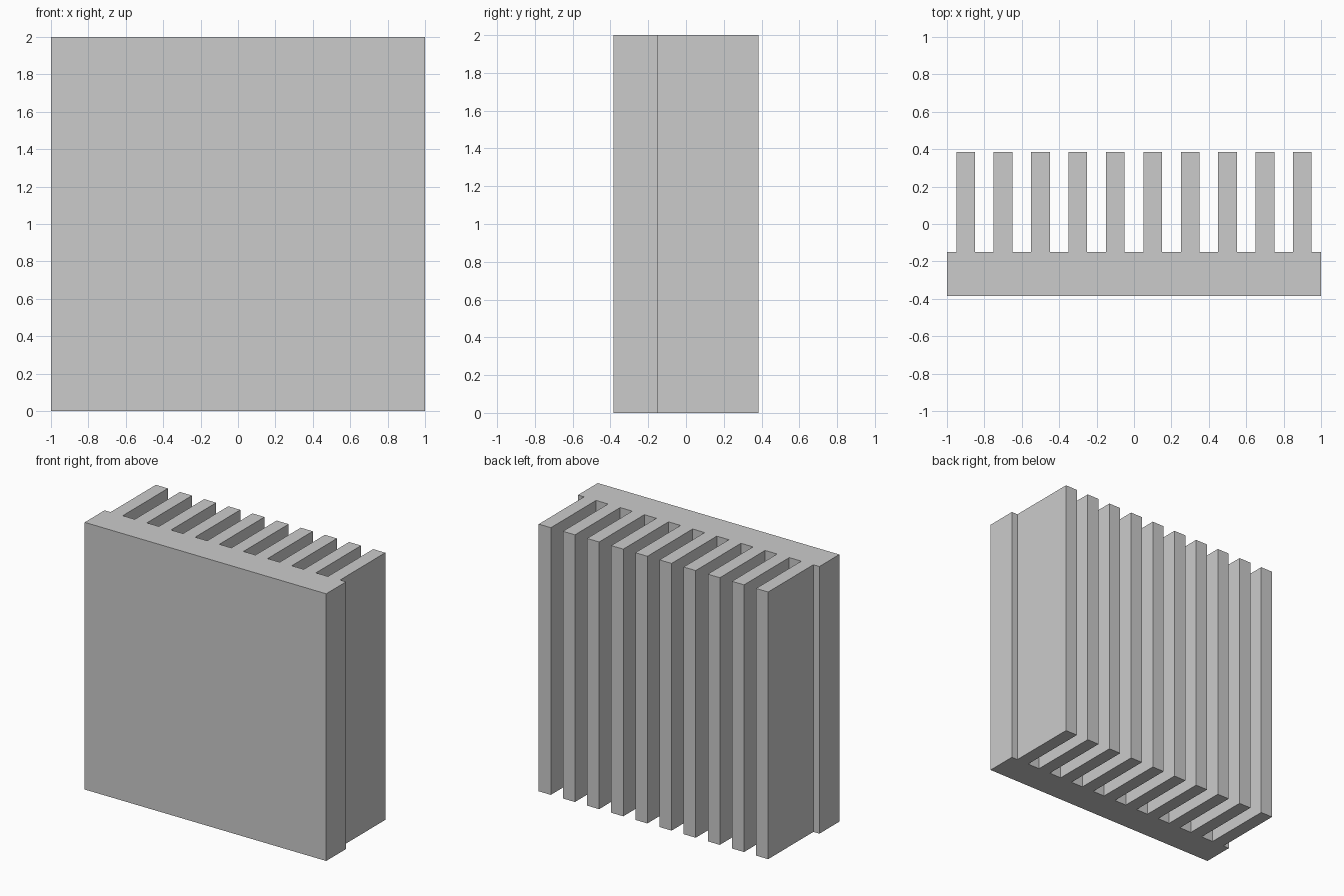
import bpy
import bmesh

# Remove the default cube
cube = bpy.data.objects.get("Cube")
if cube:
    bpy.data.objects.remove(cube, do_unlink=True)

HEIGHT = 2.0
HALF_WIDTH = 1.0
FRONT, BASE_BACK, FIN_BACK = -0.385, -0.15, 0.385
FIN_COUNT, FIN_PITCH, FIN_WIDTH = 10, 0.2, 0.1

# Light grey metal
metal = bpy.data.materials.new("light_grey_metal")
metal.use_nodes = True
colour = (0.6, 0.6, 0.6, 1)
metal.diffuse_color = colour
metal.node_tree.nodes["Principled BSDF"].inputs["Base Color"].default_value = colour


def comb_profile():
    """Outline of the base plate with its row of fins, anticlockwise from above."""
    points = [(-HALF_WIDTH, FRONT), (HALF_WIDTH, FRONT), (HALF_WIDTH, BASE_BACK)]
    for i in reversed(range(FIN_COUNT)):
        centre = (i - (FIN_COUNT - 1) / 2) * FIN_PITCH
        right, left = centre + FIN_WIDTH / 2, centre - FIN_WIDTH / 2
        points += [(right, BASE_BACK), (right, FIN_BACK),
                   (left, FIN_BACK), (left, BASE_BACK)]
    points.append((-HALF_WIDTH, BASE_BACK))
    return points


# Finned block: the comb outline extruded upwards as one solid
bm = bmesh.new()
bottom = bm.faces.new([bm.verts.new((x, y, 0)) for x, y in comb_profile()])
extruded = bmesh.ops.extrude_face_region(bm, geom=[bottom], use_keep_orig=True)
top_verts = [g for g in extruded["geom"] if isinstance(g, bmesh.types.BMVert)]
bmesh.ops.translate(bm, verts=top_verts, vec=(0, 0, HEIGHT))
bmesh.ops.recalc_face_normals(bm, faces=bm.faces)

mesh = bpy.data.meshes.new("finned_heat_sink")
bm.to_mesh(mesh)
bm.free()
mesh.materials.append(metal)
heat_sink = bpy.data.objects.new("finned_heat_sink", mesh)
bpy.context.collection.objects.link(heat_sink)
